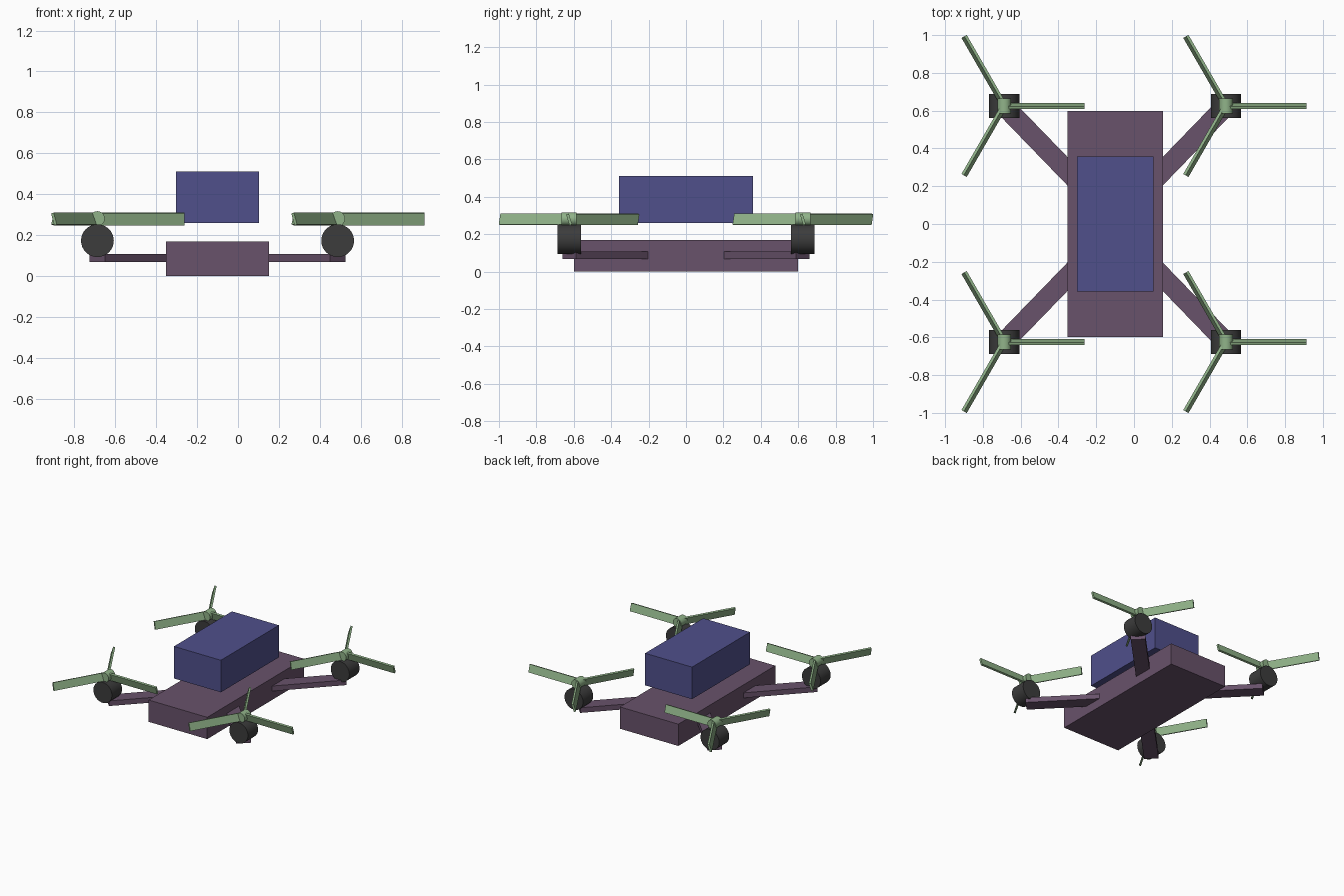
import bpy
from math import radians, cos, sin, atan2, hypot
from mathutils import Matrix, Vector

if "Cube" in bpy.data.objects:
    bpy.data.objects.remove(bpy.data.objects["Cube"])

CX = -0.1            # body centre line
RX, RY = 0.587, 0.625  # rotor offsets from the centre line


def material(name, rgb):
    m = bpy.data.materials.new(name)
    m.diffuse_color = (*rgb, 1)
    m.use_nodes = True
    m.node_tree.nodes["Principled BSDF"].inputs["Base Color"].default_value = m.diffuse_color
    return m


PURPLE = material("frame_purple", (0.14, 0.085, 0.145))
BLUE = material("pack_blue", (0.08, 0.08, 0.26))
DARK = material("motor_dark", (0.045, 0.045, 0.045))
GREEN = material("rotor_green", (0.28, 0.45, 0.25))


def box(name, size, matrix, mat):
    bpy.ops.mesh.primitive_cube_add(size=1)
    o = bpy.context.object
    o.name = name
    o.data.transform(matrix @ Matrix.Diagonal((*size, 1)))
    o.data.materials.append(mat)
    return o


def barrel(name, radius, length, loc, mat):
    # cylinder lying along y
    bpy.ops.mesh.primitive_cylinder_add(vertices=32, radius=radius, depth=length,
                                        location=loc, rotation=(radians(90), 0, 0))
    o = bpy.context.object
    o.name = name
    o.data.materials.append(mat)
    bpy.ops.object.shade_smooth_by_angle(angle=radians(30))
    return o


# Body slab and the pack hovering above it
box("body", (0.505, 1.195, 0.17), Matrix.Translation((CX, 0, 0.085)), PURPLE)
box("battery_pack", (0.405, 0.715, 0.25), Matrix.Translation((CX, 0, 0.385)), BLUE)

for side, sx in (("left", -1), ("right", 1)):
    for end, sy in (("front", -1), ("back", 1)):
        tag = f"{end}_{side}"
        hx, hy = CX + sx * RX, sy * RY

        # Arm from inside the body out to the motor
        a = Vector((CX + sx * 0.19, sy * 0.215, 0.088))
        b = Vector((hx, hy, 0.088))
        d = b - a
        box(f"arm_{tag}", (d.length, 0.105, 0.04),
            Matrix.Translation((a + b) / 2) @ Matrix.Rotation(atan2(d.y, d.x), 4, 'Z'), PURPLE)

        # Motor and rotor hub
        barrel(f"motor_{tag}", 0.08, 0.125, (hx, hy, 0.173), DARK)
        barrel(f"hub_{tag}", 0.036, 0.08, (hx, hy, 0.281), GREEN)

        # Three pitched blades
        for i in range(3):
            m = (Matrix.Translation((hx, hy, 0.279))
                 @ Matrix.Rotation(radians(120 * i), 4, 'Z')
                 @ Matrix.Translation((0.2225, 0, 0))
                 @ Matrix.Rotation(0.3, 4, 'X'))
            box(f"blade_{tag}_{i + 1}", (0.405, 0.015, 0.06), m, GREEN)
